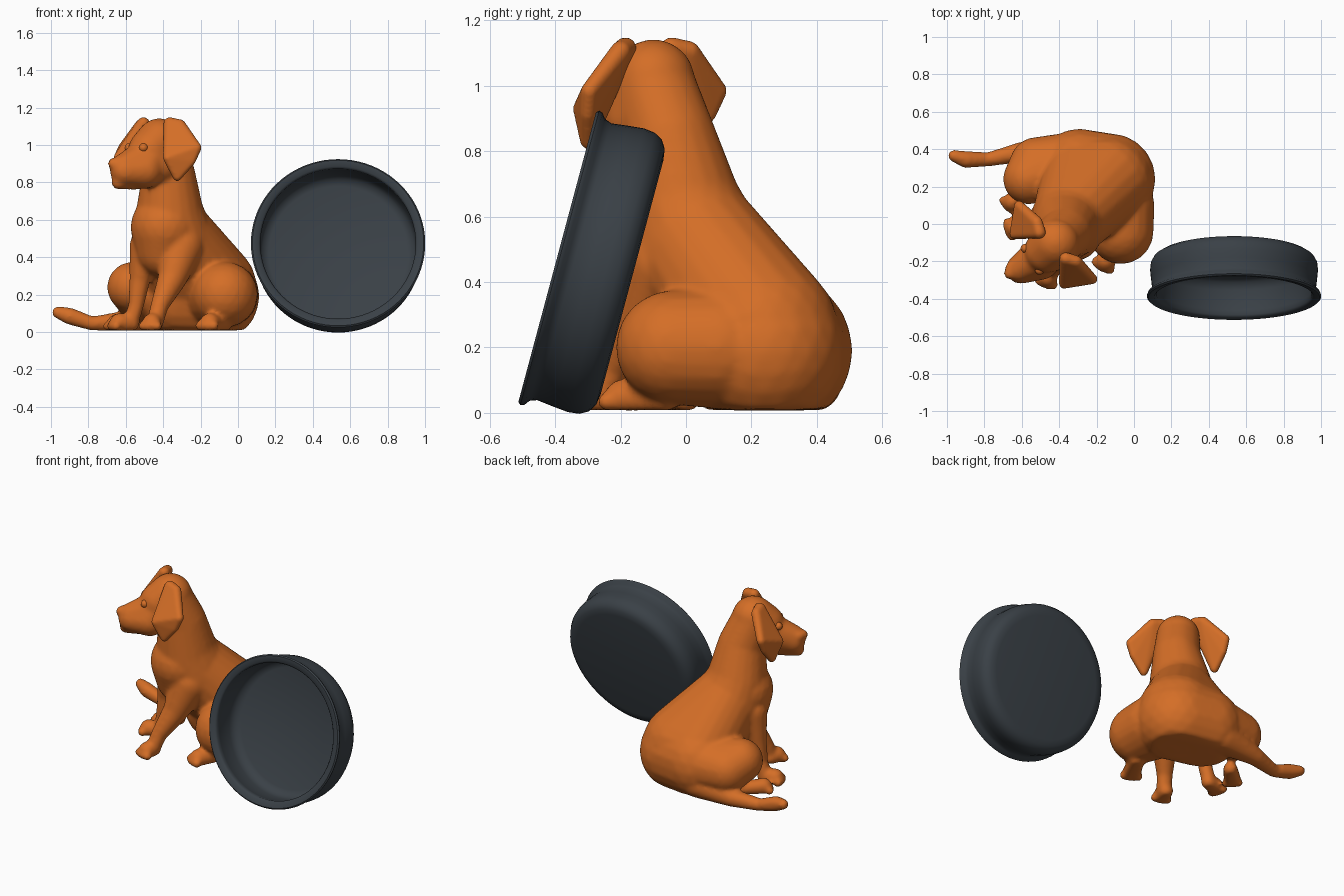
import bpy, bmesh, math
from mathutils import Vector

cube = bpy.data.objects.get("Cube")
if cube:
    bpy.data.objects.remove(cube)


def material(name, rgb):
    m = bpy.data.materials.new(name)
    m.use_nodes = True
    m.diffuse_color = (*rgb, 1)
    bsdf = next(n for n in m.node_tree.nodes if n.type == 'BSDF_PRINCIPLED')
    bsdf.inputs["Base Color"].default_value = (*rgb, 1)
    return m


orange = material("warm orange", (0.66, 0.156, 0.02))
slate = material("dark slate", (0.042, 0.052, 0.062))

# Unit sphere directions shared by every soft form
tmp = bmesh.new()
bmesh.ops.create_icosphere(tmp, subdivisions=3, radius=1)
DIRS = [v.co.copy() for v in tmp.verts]
tmp.free()


def hull(bm, balls):
    """Convex skin around balls (x, y, z, radius), flattened at the ground."""
    verts = []
    for x, y, z, r in balls:
        for d in DIRS:
            p = Vector((x, y, z)) + d * r
            p.z = max(p.z, 0.008)
            verts.append(bm.verts.new(p))
    bmesh.ops.convex_hull(bm, input=verts)


def chain(bm, balls):
    """Limb made of hulls between successive balls."""
    for a, b in zip(balls, balls[1:]):
        hull(bm, [a, b])


def paw(bm, heel, toe, r):
    """Foot with four small toes fanned across its front."""
    chain(bm, [(*heel, r * 0.85), (*toe, r)])
    f = Vector(toe) - Vector(heel)
    f.z = 0
    f.normalize()
    side = Vector((-f.y, f.x, 0))
    for k in (-1.5, -0.5, 0.5, 1.5):
        c = Vector(toe) + f * r * (0.75 - 0.12 * abs(k)) + side * k * r * 0.5
        hull(bm, [(c.x, c.y, r * 0.62, r * 0.52)])


def finish(bm, name, mat):
    me = bpy.data.meshes.new(name)
    bmesh.ops.delete(bm, geom=[v for v in bm.verts if not v.link_faces], context='VERTS')
    bmesh.ops.recalc_face_normals(bm, faces=bm.faces)
    for f in bm.faces:
        f.smooth = True
    bm.to_mesh(me)
    bm.free()
    me.materials.append(mat)
    ob = bpy.data.objects.new(name, me)
    bpy.context.collection.objects.link(ob)
    return ob


def soften(ob, voxel, repeats):
    rm = ob.modifiers.new("Blend", 'REMESH')
    rm.mode = 'VOXEL'
    rm.voxel_size = voxel
    rm.use_smooth_shade = True
    sm = ob.modifiers.new("Relax", 'SMOOTH')
    sm.factor = 0.5
    sm.iterations = repeats


# Dog body: torso, haunches, legs, tail and head blended into one skin
body = bmesh.new()
# Rump, back and neck
hull(body, [(-0.13, 0.24, 0.19, 0.245), (-0.29, 0.27, 0.19, 0.24), (-0.2, 0.17, 0.32, 0.21)])
hull(body, [(-0.14, 0.23, 0.24, 0.24), (-0.28, 0.25, 0.24, 0.22), (-0.34, 0.03, 0.52, 0.205)])
chain(body, [(-0.34, 0.03, 0.5, 0.21), (-0.365, -0.01, 0.62, 0.185),
             (-0.37, -0.05, 0.84, 0.142), (-0.42, -0.1, 1.0, 0.13)])
hull(body, [(-0.39, -0.03, 0.56, 0.185), (-0.4, -0.02, 0.44, 0.15), (-0.3, 0.08, 0.42, 0.17)])
# Left and right haunches
hull(body, [(-0.07, 0.1, 0.2, 0.18), (-0.07, -0.04, 0.2, 0.175), (-0.12, 0.2, 0.2, 0.2)])
hull(body, [(-0.565, 0.24, 0.24, 0.135), (-0.52, 0.32, 0.2, 0.145), (-0.35, 0.32, 0.2, 0.17)])
# Tail
chain(body, [(-0.35, 0.38, 0.1, 0.1), (-0.6, 0.385, 0.06, 0.055), (-0.78, 0.345, 0.045, 0.038),
             (-0.9, 0.345, 0.085, 0.046), (-0.965, 0.365, 0.105, 0.032)])
# Front legs
chain(body, [(-0.3, -0.07, 0.46, 0.12), (-0.35, -0.14, 0.29, 0.078),
             (-0.42, -0.22, 0.14, 0.048), (-0.44, -0.25, 0.06, 0.045)])
chain(body, [(-0.49, 0.01, 0.46, 0.09), (-0.525, 0.01, 0.28, 0.056),
             (-0.545, 0.0, 0.14, 0.042), (-0.57, 0.0, 0.06, 0.042)])
# Paws
paw(body, (-0.445, -0.24, 0.045), (-0.46, -0.285, 0.05), 0.052)
paw(body, (-0.57, 0.0, 0.045), (-0.635, -0.02, 0.05), 0.052)
paw(body, (-0.08, -0.07, 0.045), (-0.15, -0.195, 0.048), 0.055)
paw(body, (-0.57, 0.2, 0.045), (-0.65, 0.12, 0.048), 0.05)
# Skull, brow, muzzle and nose
hull(body, [(-0.42, -0.1, 1.015, 0.128), (-0.47, -0.145, 0.97, 0.118), (-0.43, -0.13, 0.9, 0.12)])
hull(body, [(-0.475, -0.155, 0.93, 0.11), (-0.5, -0.2, 0.865, 0.1),
            (-0.605, -0.24, 0.86, 0.08), (-0.61, -0.24, 0.885, 0.07)])
hull(body, [(-0.665, -0.265, 0.9, 0.032), (-0.655, -0.23, 0.9, 0.032)])
hull(body, [(-0.64, -0.25, 0.8, 0.038), (-0.54, -0.2, 0.81, 0.05)])
soften(finish(body, "dog_body", orange), 0.012, 8)

# Drooping ears, mirrored across the head's diagonal centre plane
left_ear = [(-0.365, -0.185, 1.115, 0.034), (-0.31, -0.2, 1.105, 0.032),
            (-0.22, -0.295, 0.985, 0.026), (-0.25, -0.3, 0.915, 0.024),
            (-0.325, -0.3, 0.83, 0.024), (-0.375, -0.32, 0.93, 0.026)]
right_ear = [(y - 0.32, x + 0.32, z, r) for x, y, z, r in left_ear]
for name, balls in (("left_ear", left_ear), ("right_ear", right_ear)):
    ear = bmesh.new()
    hull(ear, balls)
    soften(finish(ear, name, orange), 0.008, 6)

# Eyes
for name, pos in (("left_eye", (-0.505, -0.247, 0.985)), ("right_eye", (-0.582, -0.13, 0.985))):
    eye = bmesh.new()
    hull(eye, [(*pos, 0.024)])
    finish(eye, name, orange)

# Bowl: lathed profile of radius and depth behind the rim, tipped on edge
profile = [(0, 0.205), (0.37, 0.205), (0.405, 0.19), (0.42, 0.15), (0.418, 0.04), (0.415, 0.012),
           (0.425, 0), (0.458, -0.004), (0.466, 0.004), (0.462, 0.016), (0.446, 0.028),
           (0.438, 0.05), (0.444, 0.1), (0.449, 0.15), (0.445, 0.185), (0.43, 0.212),
           (0.405, 0.228), (0.37, 0.233), (0, 0.233)]
bowl = bmesh.new()
pts = [bowl.verts.new((r, 0, h)) for r, h in profile]
edges = [bowl.edges.new(pair) for pair in zip(pts, pts[1:])]
bmesh.ops.spin(bowl, geom=pts + edges, cent=(0, 0, 0), axis=(0, 0, 1),
               angle=math.tau, steps=80, use_duplicate=False)
bmesh.ops.remove_doubles(bowl, verts=bowl.verts, dist=0.0005)
bowl_ob = finish(bowl, "bowl", slate)
bowl_ob.location = (0.535, -0.39, 0.475)
bowl_ob.rotation_euler = (math.radians(-105), 0, 0)
bpy.ops.object.select_all(action='DESELECT')
bowl_ob.select_set(True)
bpy.context.view_layer.objects.active = bowl_ob
bpy.ops.object.shade_smooth_by_angle(angle=math.radians(50))
